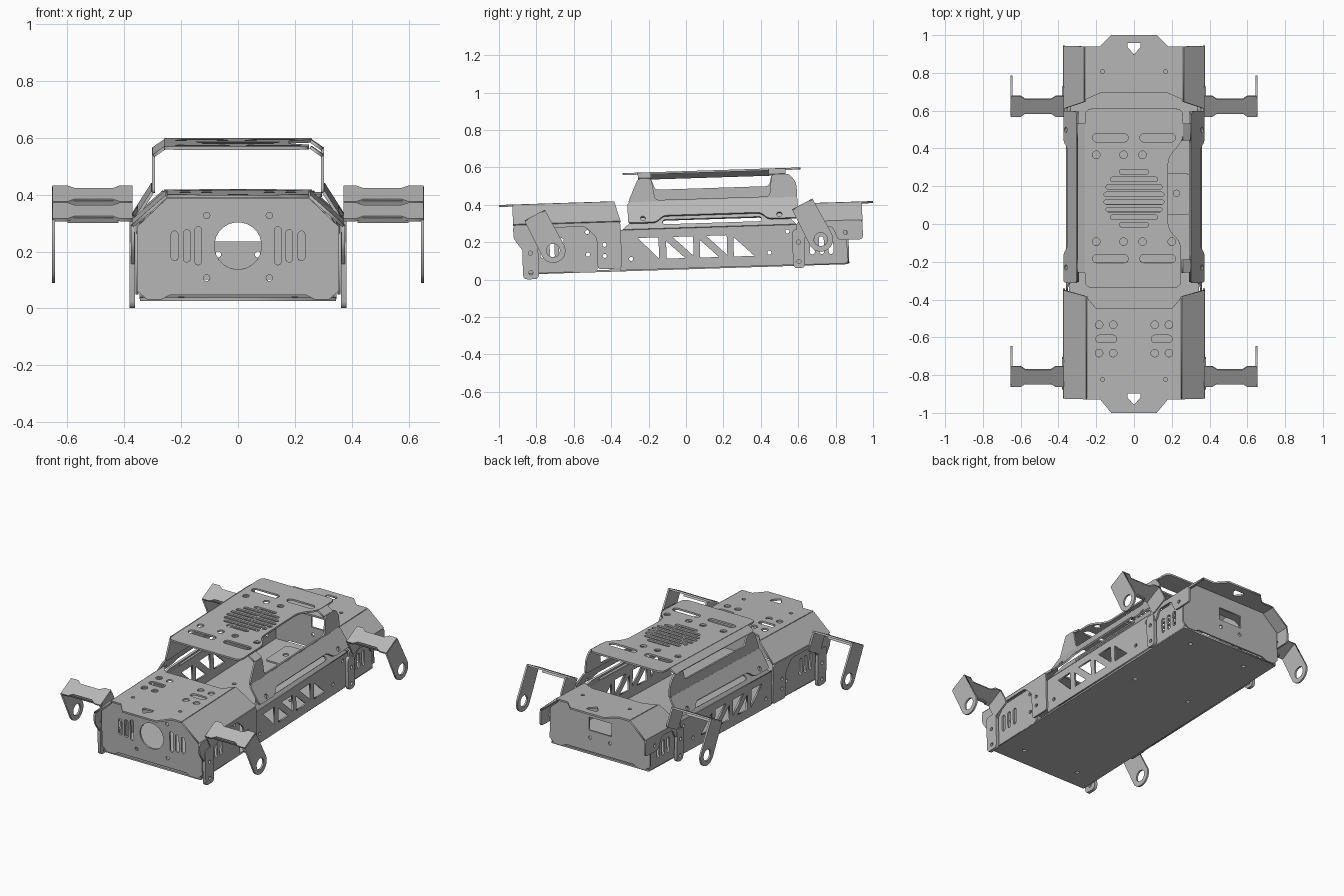
import bpy, math
from mathutils import Matrix, Vector

cube = bpy.data.objects.get("Cube")
if cube:
    bpy.data.objects.remove(cube)

steel = bpy.data.materials.new("grey_steel")
steel.use_nodes = True
GREY = (0.48, 0.48, 0.48, 1)
steel.diffuse_color = GREY
steel.node_tree.nodes["Principled BSDF"].inputs["Base Color"].default_value = GREY

TILT = Matrix.Rotation(0.032, 4, "X")   # whole chassis leans nose-down
X, Y, Z = Vector((1, 0, 0)), Vector((0, 1, 0)), Vector((0, 0, 1))


def fillet(pts, r=0.02):
    """Round every corner of a polygon."""
    out = []
    for i, p in enumerate(pts):
        p, a, b = Vector(p), Vector(pts[i - 1]), Vector(pts[(i + 1) % len(pts)])
        ra, rb = min(r, (a - p).length * 0.45), min(r, (b - p).length * 0.45)
        s, e = p + (a - p).normalized() * ra, p + (b - p).normalized() * rb
        out += [s.lerp(p, t).lerp(p.lerp(e, t), t) for t in (0, 0.33, 0.67, 1)]
    return out


def slot(cx, cy, length, r, upright=False):
    """Rounded slot outline; zero length makes a circle."""
    pts = []
    for i in range(24):
        a = 2 * math.pi * (i + 0.5) / 24
        u = r * math.cos(a) + math.copysign(length / 2, math.cos(a))
        v = r * math.sin(a)
        pts.append((cx + v, cy + u) if upright else (cx + u, cy + v))
    return pts


def hole(cx, cy, r=0.011):
    return slot(cx, cy, 0, r)


def rect(x0, x1, y0, y1):
    return [(x0, y0), (x1, y0), (x1, y1), (x0, y1)]


def sheet(name, outline, holes, origin, u, v, t=0.011):
    """Flat sheet cut from an outline with holes, set in the plane u, v."""
    cu = bpy.data.curves.new(name, "CURVE")
    cu.dimensions, cu.fill_mode, cu.extrude = "2D", "BOTH", t / 2
    for loop in [outline] + list(holes):
        sp = cu.splines.new("POLY")
        sp.points.add(len(loop) - 1)
        for p, q in zip(sp.points, loop):
            p.co = (q[0], q[1], 0, 1)
        sp.use_cyclic_u = True
    tmp = bpy.data.objects.new(name + "_outline", cu)
    bpy.context.collection.objects.link(tmp)
    dg = bpy.context.evaluated_depsgraph_get()
    mesh = bpy.data.meshes.new_from_object(tmp.evaluated_get(dg))
    bpy.data.objects.remove(tmp)
    mesh.materials.clear()
    mesh.materials.append(steel)
    ob = bpy.data.objects.new(name, mesh)
    bpy.context.collection.objects.link(ob)
    frame = Matrix((u, v, u.cross(v))).transposed().to_4x4()
    ob.matrix_world = TILT @ Matrix.Translation(origin) @ frame


def level(name, outline, holes, z):
    sheet(name, outline, holes, (0, 0, z), X, Y)


def side(name, outline, holes, x, t=0.011):
    sheet(name, outline, holes, (x, 0, 0), Y, Z, t)


def upright(name, outline, holes, y):
    sheet(name, outline, holes, (0, y, 0), X, Z)


def slope(name, y_bot, y_top, a, b, s, holes=()):
    """Sloping strip from (x, z) point a up to b; holes use (y, distance)."""
    d = Vector((s * (b[0] - a[0]), 0, b[1] - a[1]))
    outline = [(y_bot[0], 0), (y_bot[1], 0), (y_top[1], d.length), (y_top[0], d.length)]
    sheet(name, outline, holes, (s * a[0], 0, a[1]), Y, d.normalized())


def both(pts):
    """Complete a half outline by mirroring it across x = 0."""
    return pts + [(-x, y) for x, y in reversed(pts)]


SIDES = ((1, "left"), (-1, "right"))

# Floor
level("floor", rect(-0.345, 0.345, -0.865, 0.87),
      [hole(s * 0.2, y, 0.012) for s in (1, -1) for y in (-0.75, 0.25, 0.75)], 0.06)

# Front and rear hood tops
tri = [(-0.035, 0.03), (0.035, 0.03), (0.035, 0.01), (0, -0.03), (-0.035, 0.01)]
vents = [slot(s * 0.147, -0.595, 0.07, 0.02) for s in (1, -1)]
vents += [hole(s * x, y, 0.02) for s in (1, -1) for x in (0.11, 0.185) for y in (-0.52, -0.67)]
pins = [hole(s * 0.167, -0.81) for s in (1, -1)]
level("front_hood_top", both([(0.12, -0.987), (0.18, -0.915), (0.25, -0.915),
                              (0.25, -0.375), (0.2, -0.435)]),
      vents + pins + [[(x, y - 0.915) for x, y in tri]], 0.425)
level("rear_hood_top", both([(0.12, 1.013), (0.18, 0.953), (0.26, 0.953),
                             (0.26, 0.67), (0.18, 0.705)]),
      [hole(s * 0.167, 0.82) for s in (1, -1)] + [[(x, y + 0.94) for x, y in tri]], 0.382)

# Nose panel with round port and vertical vents
nose = both([(0.24, 0.075), (0.27, 0.06), (0.32, 0.06), (0.355, 0.09), (0.355, 0.315), (0.25, 0.415)])
cuts = [hole(0, 0.248, 0.083)]
for s in (1, -1):
    cuts += [slot(s * x, 0.248, l, 0.012, True) for x, l in ((0.14, 0.11), (0.18, 0.09), (0.223, 0.08))]
    cuts += [hole(s * 0.11, 0.355), hole(s * 0.11, 0.135)]
upright("nose_panel", nose, cuts, -0.86)

# Tail panel with rectangular window
tail = both([(0.24, 0.075), (0.27, 0.06), (0.32, 0.06), (0.355, 0.09), (0.355, 0.28), (0.25, 0.375)])
upright("tail_panel", tail, [rect(-0.08, 0.08, 0.208, 0.29)]
        + [hole(x, 0.162) for x in (-0.07, 0.07)], 0.87)

# Roof with slots, grille and a side notch
cuts = [slot(s * 0.125, y, 0.145, 0.022) for s in (1, -1) for y in (0.475, -0.165)]
cuts += [hole(x, y, 0.02) for x in (-0.2, -0.055, 0.045) for y in (0.385, -0.075)]
cuts.append(hole(0.2, -0.075, 0.02))
for i in range(8):
    dy = (i - 3.5) * 0.04
    cuts.append(slot(0, 0.155 + dy, 2 * math.sqrt(0.16 ** 2 - dy * dy) - 0.024, 0.012))
level("roof", fillet([(-0.26, -0.32), (0.25, -0.32), (0.25, -0.08), (0.18, -0.01), (0.18, 0.37),
                      (0.26, 0.46), (0.26, 0.63), (-0.26, 0.63)], 0.04), cuts, 0.574)
level("inner_shelf", fillet(rect(0.16, 0.295, 0.06, 0.28)), [hole(0.225, 0.175, 0.017)], 0.395)

for s, tag in SIDES:
    # Cage side: roof lips, window wall and flared skirt with mounting lobes
    lips = (("front", -0.24, -0.17), ("rear", 0.46, 0.55)) if s > 0 else (("full", -0.24, 0.55),)
    for end, a, b in lips:
        slope(f"{tag}_{end}_roof_lip", (a, b), (a, b), (0.297, 0.545), (0.255, 0.574), s)
    sill = 0.43 if s > 0 else 0.485
    side(tag + "_cage_wall", fillet([(-0.3, 0.415), (-0.24, 0.548), (-0.17, 0.548), (-0.15, sill),
                                     (0.46, sill), (0.475, 0.548), (0.57, 0.548), (0.605, 0.5),
                                     (0.61, 0.415)]), [], s * 0.297)
    d = Vector((s * 0.07, 0, -0.11)).normalized()
    sheet(tag + "_cage_skirt", fillet([(-0.3, 0), (0.61, 0), (0.61, 0.13), (0.45, 0.13), (0.41, 0.09),
                                       (-0.11, 0.09), (-0.15, 0.13), (-0.3, 0.13)]),
          [hole(-0.22, 0.105, 0.014), hole(0.51, 0.105, 0.014)], (s * 0.3, 0, 0.42), Y, d)

    # Truss side rail: vertical posts with a diagonal brace in each cell
    lo, hi = 0.115, 0.23
    truss = [[(-0.25, hi), (-0.14, hi), (-0.14, lo)], [(0.26, hi - 0.01), (0.26, lo), (0.37, lo)]]
    for y in (-0.1, 0.08):
        truss.append([(y, hi - 0.02), (y, lo), (y + 0.1, lo)])
        truss.append([(y + 0.035, hi), (y + 0.145, hi), (y + 0.145, lo + 0.01)])
    side(tag + "_truss_rail", rect(-0.35, 0.62, 0.06, 0.275),
         truss + [hole(-0.29, 0.12), hole(0.45, 0.13), hole(0.55, 0.24)], s * 0.355)
    slope(tag + "_rail_flange", (-0.33, 0.6), (-0.25, 0.53), (0.355, 0.275), (0.31, 0.345), s,
          [slot(0.15, 0.04, 0.5, 0.015)])

    # Front hood slope, arched side and inner wheel wall
    slope(tag + "_front_hood_slope", (-0.915, -0.34), (-0.915, -0.37), (0.37, 0.32), (0.25, 0.425), s)
    side(tag + "_front_hood_side",
         fillet([(-0.915, 0.32), (-0.34, 0.32), (-0.34, 0.07), (-0.47, 0.07), (-0.47, 0.24),
                 (-0.53, 0.3), (-0.72, 0.3), (-0.79, 0.22), (-0.86, 0.17), (-0.915, 0.25)]),
         [hole(-0.43, 0.2), hole(-0.43, 0.14)], s * 0.37)
    side(tag + "_front_wheel_wall", fillet(rect(-0.86, -0.47, 0.06, 0.31)),
         [slot(y, 0.19, 0.08, 0.013, True) for y in (-0.76, -0.71, -0.66)]
         + [hole(-0.52, 0.27), hole(-0.52, 0.15)], s * 0.34)

    # Rear hood slope, lobed side and inner wheel wall
    slope(tag + "_rear_hood_slope", (0.62, 0.953), (0.66, 0.953), (0.37, 0.285), (0.26, 0.382), s)
    side(tag + "_rear_hood_side",
         fillet([(0.6, 0.29), (0.953, 0.29), (0.953, 0.185), (0.82, 0.185), (0.79, 0.26),
                 (0.68, 0.26), (0.65, 0.2), (0.6, 0.2)]), [hole(0.86, 0.225)], s * 0.37)
    side(tag + "_rear_wheel_wall", fillet(rect(0.6, 0.87, 0.06, 0.27)),
         [slot(y, 0.16, 0.07, 0.013, True) for y in (0.68, 0.73, 0.78)], s * 0.34)

    # Hanging brackets
    for end, y0, y1, z0, z1 in (("front", -0.87, -0.785, 0.028, 0.26), ("rear", 0.575, 0.64, 0.042, 0.25)):
        yc = (y0 + y1) / 2
        side(f"{tag}_{end}_bracket", fillet(rect(y0, y1, z0, z1), 0.025),
             [hole(yc, z0 + 0.035), hole(yc, z0 + 0.14)], s * 0.372, 0.02)

    # Wheel arms: outer ring leg, crossing web with lip, and inner tab
    across, up = Vector((0, 0.9, 0.437)).normalized(), Vector((0, -0.437, 0.9)).normalized()
    top = 0.208
    for end, y, z in (("front", -0.705, 0.178), ("rear", 0.727, 0.192)):
        base = Vector((0, y, z))
        leg = [(0.066 * math.cos(a), 0.066 * math.sin(a))
               for a in (math.pi * (1 + i / 16) for i in range(17))]
        leg += [(0.062, top), (-0.062, top)]
        sheet(f"{tag}_{end}_arm_leg", leg, [hole(0, 0, 0.036)], base + X * s * 0.649, across, up)
        web = [(0.37, 0.061), (0.415, 0.061), (0.44, 0.042), (0.575, 0.042), (0.6, 0.061), (0.652, 0.061)]
        web += [(x, -w) for x, w in reversed(web)]
        sheet(f"{tag}_{end}_arm_web", [(s * x, w) for x, w in web], [], base + up * top, X, across)
        lip = [(s * x, v) for x, v in rect(0.42, 0.6, top - 0.02, top)]
        sheet(f"{tag}_{end}_arm_lip", lip, [], base - across * 0.042, X, up)
        sheet(f"{tag}_{end}_arm_tab", fillet(rect(-0.062, 0.062, 0.09, top)), [],
              base + X * s * 0.376, across, up)
